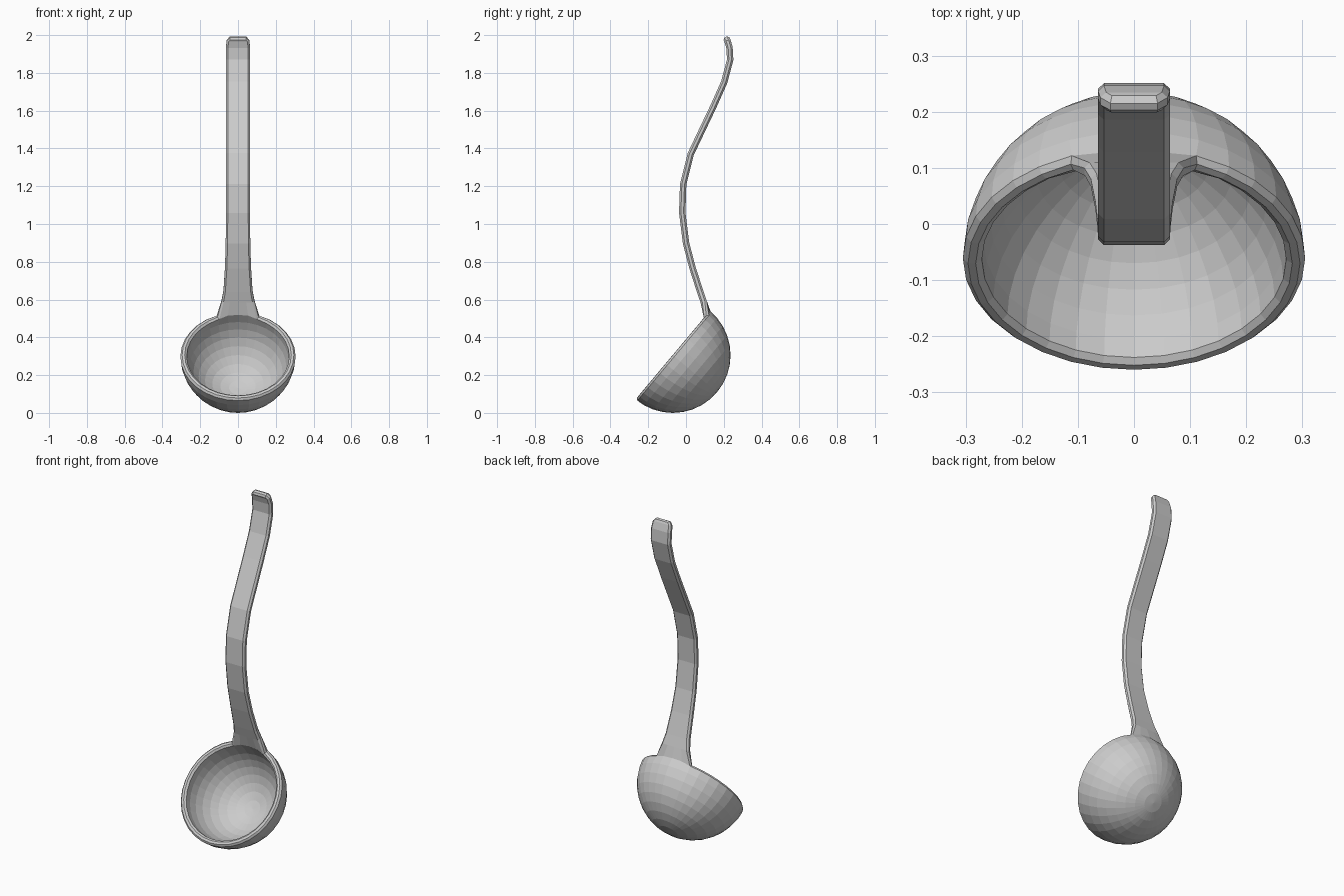
import bpy, bmesh
from math import sin, cos, pi, radians
from mathutils import Vector

if "Cube" in bpy.data.objects:
    bpy.data.objects.remove(bpy.data.objects["Cube"])

SEG, RINGS, R = 32, 9, 0.289
tilt = radians(50)
centre = Vector((0, -0.07, 0.306))
up = Vector((0, cos(tilt), sin(tilt)))       # along the rim plane, toward the handle
pole = Vector((0, sin(tilt), -cos(tilt)))    # toward the deepest point of the bowl
side = Vector((1, 0, 0))

bm = bmesh.new()

# Bowl: half sphere, mid-wall surface
rings = []
for r in range(RINGS):
    t = r / RINGS * pi / 2
    rings.append([bm.verts.new(centre + R * (cos(t) * (up * cos(a) + side * sin(a)) + pole * sin(t)))
                  for a in (2 * pi * s / SEG for s in range(SEG))])
for a, b in zip(rings, rings[1:]):
    for s in range(SEG):
        n = (s + 1) % SEG
        bm.faces.new((a[s], a[n], b[n], b[s]))
tip = bm.verts.new(centre + pole * R)
for s in range(SEG):
    bm.faces.new((rings[-1][s], rings[-1][(s + 1) % SEG], tip))

# Handle: strip grown from the four top rim edges: (y, z, half width)
path = [(0.093, 0.59, 0.088), (0.074, 0.645, 0.077), (0.034, 0.77, 0.069),
        (0.0, 0.90, 0.065), (-0.02, 1.06, 0.064), (-0.015, 1.21, 0.064),
        (0.025, 1.37, 0.064), (0.082, 1.49, 0.064), (0.144, 1.62, 0.064),
        (0.202, 1.75, 0.064), (0.234, 1.87, 0.064), (0.230, 1.935, 0.064),
        (0.219, 1.972, 0.060), (0.209, 1.990, 0.042)]
row = [rings[0][i % SEG] for i in range(-2, 3)]
for y, z, w in path:
    new = [bm.verts.new((w * i / 2, y, z)) for i in range(-2, 3)]
    for i in range(4):
        bm.faces.new((row[i], row[i + 1], new[i + 1], new[i]))
    row = new

bmesh.ops.recalc_face_normals(bm, faces=bm.faces)
mesh = bpy.data.meshes.new("ladle")
bm.to_mesh(mesh)
bm.free()
ladle = bpy.data.objects.new("ladle", mesh)
bpy.context.collection.objects.link(ladle)

# Wall thickness and chamfered rim
solid = ladle.modifiers.new("thickness", 'SOLIDIFY')
solid.thickness = 0.034
solid.offset = 0
bevel = ladle.modifiers.new("rim_chamfer", 'BEVEL')
bevel.width = 0.01
bevel.segments = 1
bevel.limit_method = 'ANGLE'
bevel.angle_limit = radians(65)
